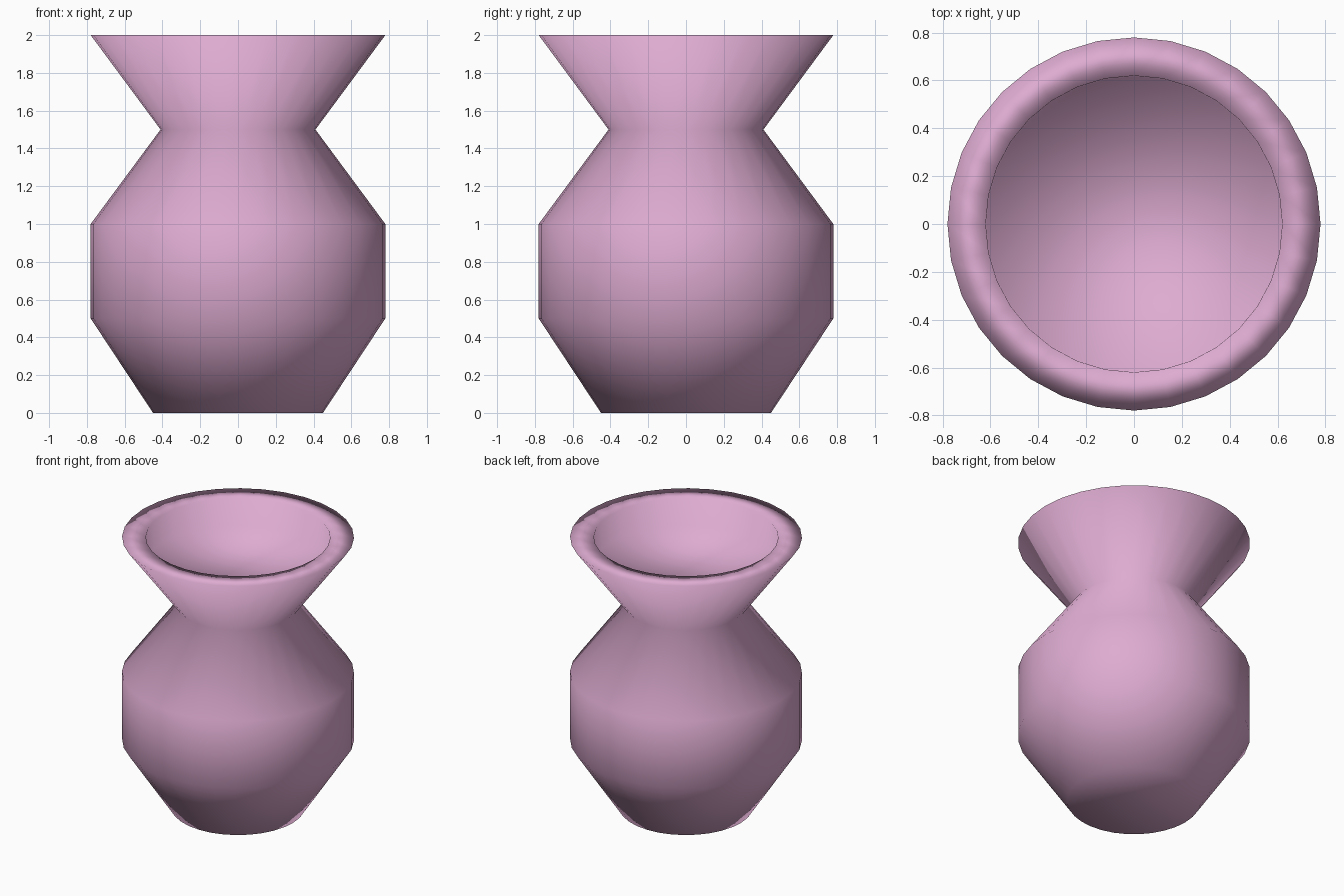
import bpy, bmesh
from math import cos, sin, tau

if "Cube" in bpy.data.objects:
    bpy.data.objects.remove(bpy.data.objects["Cube"])

SIDES = 32
# (radius, height) from the foot up the outside, over the rim and down into the cup
PROFILE = [(0.45, 0.0), (0.78, 0.5), (0.78, 1.0), (0.41, 1.5),
           (0.78, 2.0), (0.62, 2.0), (0.615, 1.80)]

bm = bmesh.new()
rings = [[bm.verts.new((r * cos(tau * i / SIDES), r * sin(tau * i / SIDES), z))
          for i in range(SIDES)] for r, z in PROFILE]

# walls
for low, high in zip(rings, rings[1:]):
    for i in range(SIDES):
        j = (i + 1) % SIDES
        bm.faces.new((low[i], low[j], high[j], high[i]))

# underside and cup floor
bm.faces.new(rings[0][::-1])
bm.faces.new(rings[-1])

# the whole vase is smooth shaded, rim included
for face in bm.faces:
    face.smooth = True

mesh = bpy.data.meshes.new("vase")
bm.to_mesh(mesh)
bm.free()

pink = bpy.data.materials.new("pink_glaze")
pink.diffuse_color = (0.73, 0.41, 0.64, 1.0)
pink.use_nodes = True
pink.node_tree.nodes["Principled BSDF"].inputs["Base Color"].default_value = pink.diffuse_color
mesh.materials.append(pink)

vase = bpy.data.objects.new("vase", mesh)
bpy.context.collection.objects.link(vase)
